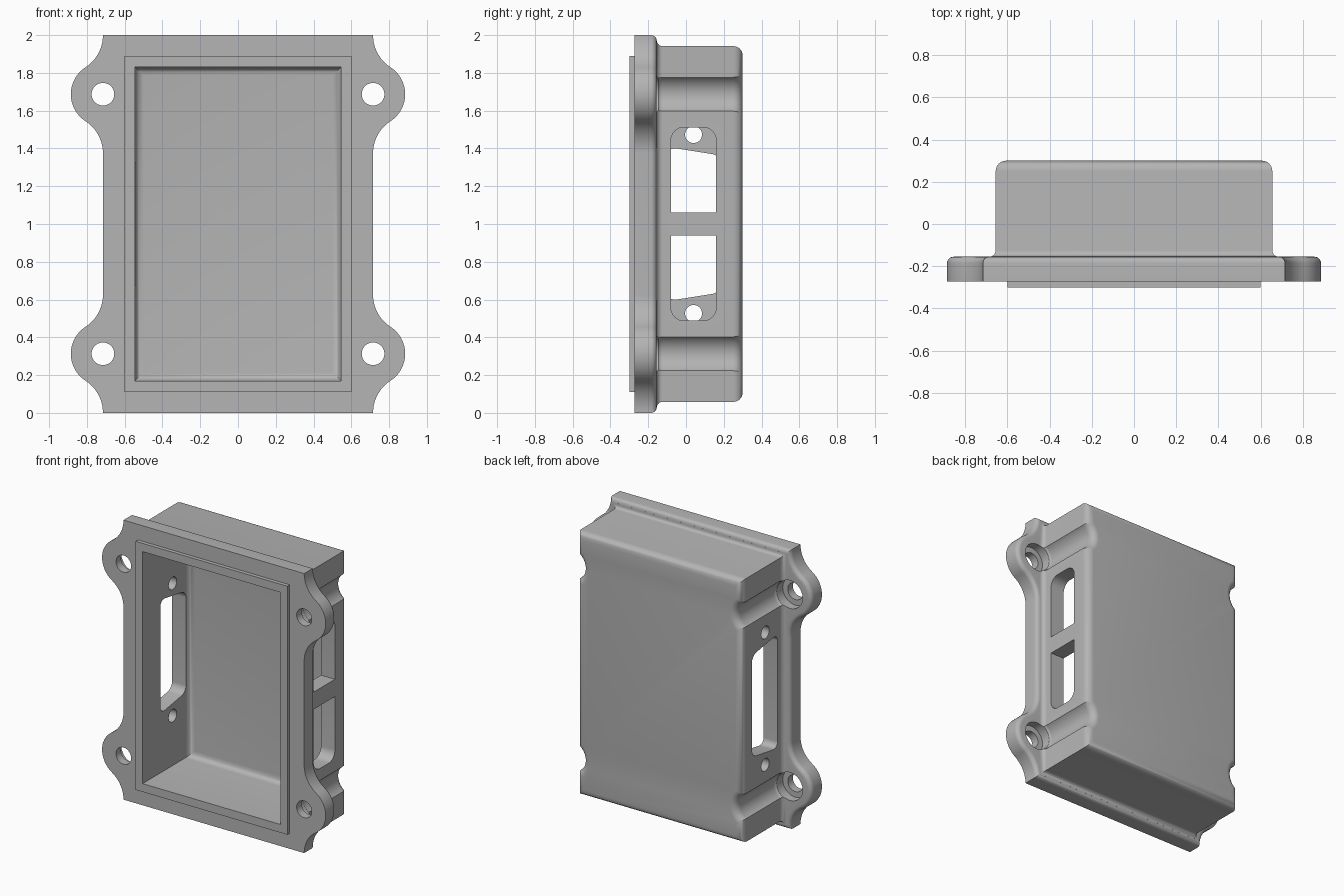
import bpy, bmesh
from math import sin, cos, pi, radians, atan2, acos, hypot

if "Cube" in bpy.data.objects:
    bpy.data.objects.remove(bpy.data.objects["Cube"], do_unlink=True)

MID = 1.0                     # height of the centre line
SCREW_X, SCREW_Z = 0.715, 0.687
FRONT, BACK, RIM_BACK = -0.30, 0.30, -0.155


def loft(name, rings):
    """Skin a stack of equal-length point rings and cap both ends."""
    bm = bmesh.new()
    loops = [[bm.verts.new(p) for p in ring] for ring in rings]
    for a, b in zip(loops, loops[1:]):
        for i in range(len(a)):
            j = (i + 1) % len(a)
            bm.faces.new((a[i], a[j], b[j], b[i]))
    bm.faces.new(loops[0])
    bm.faces.new(loops[-1])
    bmesh.ops.recalc_face_normals(bm, faces=bm.faces)
    mesh = bpy.data.meshes.new(name)
    bm.to_mesh(mesh)
    bm.free()
    obj = bpy.data.objects.new(name, mesh)
    bpy.context.scene.collection.objects.link(obj)
    return obj


def arc(cx, cz, r, start, end, n=14):
    angles = [start + (end - start) * i / n for i in range(n + 1)]
    return [(cx + r * cos(a), cz + r * sin(a)) for a in angles]


def four_way(quarter, y):
    """Mirror a quarter outline into a full ring at depth y."""
    out = []
    for sx, sz in ((1, 1), (-1, 1), (-1, -1), (1, -1)):
        part = [(sx * x, y, MID + sz * z) for x, z in quarter]
        out += part if sx * sz > 0 else part[::-1]
    return out


def flange_quarter(o):
    ear = 0.17
    dz = 1 - SCREW_Z
    r = (dz * dz - ear * ear) / (2 * ear)
    a = atan2(dz, r)
    cx = SCREW_X + r
    pts = arc(cx, SCREW_Z - dz, r - o, pi, pi - a)
    pts += arc(SCREW_X, SCREW_Z, ear + o, -a, a, 24)[1:]
    pts += arc(cx, SCREW_Z + dz, r - o, pi + a, pi)[1:]
    return [(x, min(z, 1 + o)) for x, z in pts]


def body_quarter(o):
    side, r = 0.655 + o, 0.108 - o
    t = acos((SCREW_X - side) / r)
    return arc(SCREW_X, SCREW_Z, r, pi + t, pi - t, 18) + [(side, 0.942 + o)]


def round_over(y, r, n=6):
    """Depth and inset pairs for a convex edge ending at depth y."""
    return [(y - r + r * sin(a), r * cos(a) - r)
            for a in (pi / 2 * i / n for i in range(n + 1))]


def rect_quarter(x, z):
    return [(x, z)]


def cylinder(name, axis, centre, r, lo, hi, n=40):
    pts = arc(centre[0], centre[1], r, 0, 2 * pi * (n - 1) / n, n - 1)
    return prism(name, axis, pts, lo, hi)


def prism(name, axis, pts, lo, hi):
    if axis == "y":
        return loft(name, [[(a, d, b) for a, b in pts] for d in (lo, hi)])
    return loft(name, [[(d, a, b) for a, b in pts] for d in (lo, hi)])


def rounded(corners, n=8):
    """Outline whose corners (a, b, radius) are softened when radius > 0."""
    out = []
    for i, (a, b, r) in enumerate(corners):
        if r == 0:
            out.append((a, b))
            continue
        ends = []
        for c in (corners[i - 1], corners[(i + 1) % len(corners)]):
            d = hypot(c[0] - a, c[1] - b)
            ends.append((a + (c[0] - a) * r / d, b + (c[1] - b) * r / d))
        (pa, pb), (qa, qb) = ends
        ca, cb = pa + qa - a, pb + qb - b
        for k in range(n + 1):
            t = pi / 2 * k / n
            out.append((ca + (qa - ca) * sin(t) + (pa - ca) * cos(t),
                        cb + (qb - cb) * sin(t) + (pb - cb) * cos(t)))
    return out


def combine(target, tool, operation):
    mod = target.modifiers.new("combine", "BOOLEAN")
    mod.operation, mod.solver, mod.object = operation, "EXACT", tool
    bpy.context.view_layer.objects.active = target
    bpy.ops.object.modifier_apply(modifier=mod.name)
    bpy.data.objects.remove(tool, do_unlink=True)


# Housing body: base fillet, straight walls, rounded back edge
base_r = 0.03
base = [(RIM_BACK + base_r * (1 - cos(a)), base_r * (1 - sin(a)))
        for a in (pi / 2 * i / 6 for i in range(7))]
steps = [(-0.2, base_r)] + base + round_over(BACK, 0.05)
housing = loft("housing", [four_way(body_quarter(o), y) for y, o in steps])

# Mounting flange with four screw ears
steps = [(-0.273, 0)] + round_over(RIM_BACK, 0.03)
combine(housing, loft("flange", [four_way(flange_quarter(o), y) for y, o in steps]), "UNION")

# Raised sealing lip around the opening
lip = [four_way(rect_quarter(0.6, 0.889), y) for y in (FRONT, -0.25)]
combine(housing, loft("lip", lip), "UNION")

# Open cavity with filleted floor
steps = [(-0.4, 0)] + round_over(0.225, 0.045)
cavity = [four_way(rect_quarter(0.545 + o, 0.83 + o), y) for y, o in steps]
combine(housing, loft("cavity", cavity), "DIFFERENCE")

# Screw holes with counterbores
for sx in (-1, 1):
    for sz in (-1, 1):
        centre = (sx * SCREW_X, MID + sz * SCREW_Z)
        combine(housing, cylinder("hole", "y", centre, 0.06, -0.5, 0), "DIFFERENCE")
        combine(housing, cylinder("counterbore", "y", centre, 0.1, -0.215, -0.11), "DIFFERENCE")

# Two windows on the +x wall, separated by a bar
for s in (-1, 1):
    near, far = MID + s * 0.062, MID + s * 0.512
    outline = rounded([(-0.08, near, 0), (0.16, near, 0), (0.16, far, 0.07), (-0.08, far, 0.07)])
    combine(housing, prism("window", "x", outline, 0.5, 0.8), "DIFFERENCE")

# Tapered connector opening and its two screw holes on the -x wall
outline = rounded([(-0.1, MID - 0.408, 0.05), (0.19, MID - 0.362, 0.05),
                   (0.19, MID + 0.362, 0.05), (-0.1, MID + 0.408, 0.05)])
combine(housing, prism("connector", "x", outline, -0.8, -0.45), "DIFFERENCE")
for s in (-1, 1):
    combine(housing, cylinder("hole", "x", (0.04, MID + s * 0.4735), 0.045, -0.8, -0.5), "DIFFERENCE")

# Single grey finish, smooth fillets with sharp edges kept
grey = bpy.data.materials.new("plain grey")
grey.use_nodes = True
colour = (0.46, 0.46, 0.46, 1)
grey.diffuse_color = colour
grey.node_tree.nodes["Principled BSDF"].inputs["Base Color"].default_value = colour
housing.data.materials.clear()
housing.data.materials.append(grey)
for face in housing.data.polygons:
    face.material_index = 0
bpy.ops.object.select_all(action="DESELECT")
housing.select_set(True)
bpy.context.view_layer.objects.active = housing
bpy.ops.object.shade_smooth_by_angle(angle=radians(32))
